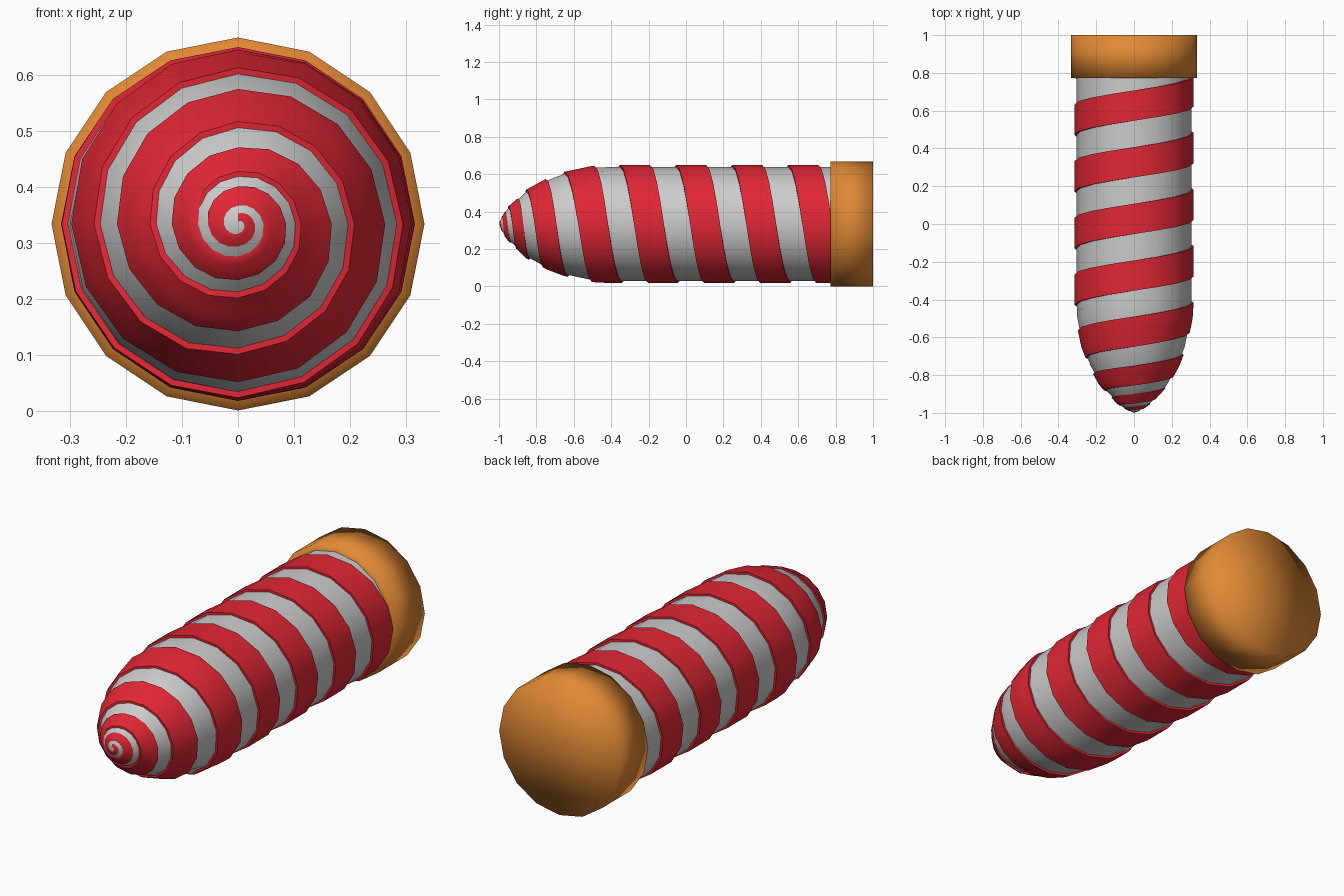
import bpy, bmesh, math

if "Cube" in bpy.data.objects:
    bpy.data.objects.remove(bpy.data.objects["Cube"])

SIDES = 16
CZ = 0.334      # height of the long axis
BACK = 0.80     # body and stripe end just inside the cap

# body profile from tip to back: (y, radius)
BODY = [(-1.0, 0.0), (-0.985, 0.033), (-0.97, 0.058), (-0.95, 0.085), (-0.90, 0.128),
        (-0.855, 0.172), (-0.75, 0.230), (-0.65, 0.268), (-0.5, 0.300), (-0.4, 0.305),
        (BACK, 0.305)]
# stripe edges every half turn, tip first (turn -5 to 0, then a constant pitch)
LOW = [-0.998, -0.992, -0.985, -0.97, -0.95, -0.908, -0.855, -0.765, -0.65, -0.503, -0.353]
HIGH = [-0.993, -0.983, -0.967, -0.94, -0.90, -0.84, -0.75, -0.635, -0.49, -0.343, -0.193]


def lerp_table(pts, x):
    for (x0, v0), (x1, v1) in zip(pts, pts[1:]):
        if x <= x1:
            return v0 + (v1 - v0) * max(0, x - x0) / (x1 - x0)
    return pts[-1][1]


def edge(table, turn):
    if turn >= 0:
        return min(BACK, table[-1] + 0.30 * turn)
    return lerp_table([(-5 + k / 2, v) for k, v in enumerate(table)], turn)


def grid_object(name, rows, color=None, full_smooth=False):
    """Skin a list of rows, each a list of (angle, y, radius)."""
    bm = bmesh.new()
    vs = [[bm.verts.new((r * math.sin(a), y, CZ + r * math.cos(a))) for a, y, r in row]
          for row in rows]
    for p, q in zip(vs, vs[1:]):
        for j in range(len(p) - 1):
            bm.faces.new((p[j], q[j], q[j + 1], p[j + 1]))
    bmesh.ops.remove_doubles(bm, verts=bm.verts, dist=0.0002)
    me = bpy.data.meshes.new(name)
    bm.to_mesh(me)
    bm.free()
    ob = bpy.data.objects.new(name, me)
    bpy.context.collection.objects.link(ob)
    if color:
        mat = bpy.data.materials.new(name + "_color")
        mat.diffuse_color = (*color, 1)
        mat.use_nodes = True
        mat.node_tree.nodes["Principled BSDF"].inputs["Base Color"].default_value = mat.diffuse_color
        me.materials.append(mat)
    bpy.ops.object.select_all(action='DESELECT')
    ob.select_set(True)
    bpy.context.view_layer.objects.active = ob
    if full_smooth:
        bpy.ops.object.shade_smooth()
    else:
        bpy.ops.object.shade_smooth_by_angle(angle=math.radians(38))
    return ob


def lathe(name, profile, **kw):
    rows = [[(2 * math.pi * i / SIDES, y, r) for y, r in profile] for i in range(SIDES + 1)]
    return grid_object(name, rows, **kw)


# pale core with a rounded tip
lathe("body", BODY)

# closed end cap
lathe("end_cap", [(0.773, 0.29), (0.773, 0.333), (1.0, 0.333), (1.0, 0.0)],
      color=(0.75, 0.25, 0.035), full_smooth=True)

# raised spiral stripe winding from the tip into the cap
rows = []
for i in range(-5 * SIDES, 61):
    turn = i / SIDES
    lo, hi = edge(LOW, turn), edge(HIGH, turn)
    lift = 0.011 * min(1, 0.25 + (hi - lo) / 0.09)
    a = 2 * math.pi * turn
    row = [(a, lo, max(0.0005, lerp_table(BODY, lo) - 0.004))]
    for k in range(6):
        y = lo + (hi - lo) * k / 5
        row.append((a, y, lerp_table(BODY, y) + lift))
    row.append((a, hi, lerp_table(BODY, hi) - 0.004))
    rows.append(row)
grid_object("spiral_stripe", rows, color=(0.75, 0.02, 0.035))
